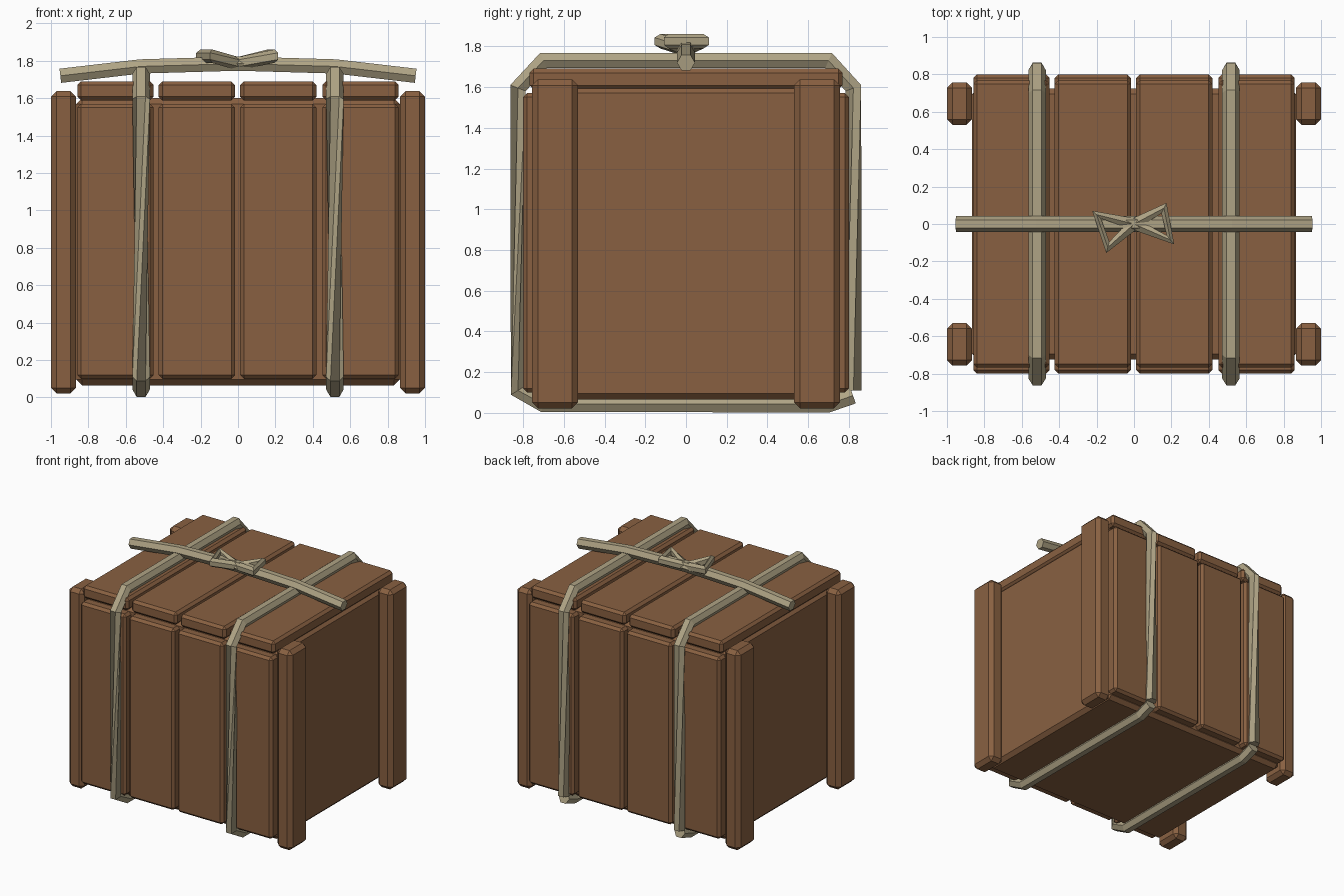
import bpy, bmesh, math
from mathutils import Vector

if "Cube" in bpy.data.objects:
    bpy.data.objects.remove(bpy.data.objects["Cube"])


def material(name, rgb):
    m = bpy.data.materials.new(name)
    m.diffuse_color = (*rgb, 1)
    m.use_nodes = True
    m.node_tree.nodes["Principled BSDF"].inputs["Base Color"].default_value = m.diffuse_color
    return m


WOOD = material("brown wood", (0.25, 0.118, 0.053))
ROPE = material("pale rope", (0.43, 0.37, 0.235))


def finish(bm, name, mat):
    bmesh.ops.recalc_face_normals(bm, faces=bm.faces)
    me = bpy.data.meshes.new(name)
    bm.to_mesh(me)
    bm.free()
    me.materials.append(mat)
    ob = bpy.data.objects.new(name, me)
    bpy.context.collection.objects.link(ob)


def block(name, lo, hi, bevel):
    """Chamfered box between two corners."""
    lo, hi = Vector(lo), Vector(hi)
    bm = bmesh.new()
    bmesh.ops.create_cube(bm, size=1)
    for v in bm.verts:
        v.co = (lo + hi) / 2 + v.co * (hi - lo)
    bmesh.ops.bevel(bm, geom=bm.edges[:], offset=bevel, segments=1, affect='EDGES')
    finish(bm, name, WOOD)


def tube(name, path, r, side, twists=None):
    """Six-sided rope along a path, with an optional twist at each point."""
    pts = [Vector(p) for p in path]
    side = Vector(side)
    twists = twists or [0] * len(pts)
    bm = bmesh.new()
    rings = []
    for i, p in enumerate(pts):
        t = Vector()
        if i > 0:
            t += (p - pts[i - 1]).normalized()
        if i < len(pts) - 1:
            t += (pts[i + 1] - p).normalized()
        n = t.cross(side).normalized()
        angles = [math.radians(60 * k + twists[i]) for k in range(6)]
        rings.append([bm.verts.new(p + r * (math.cos(a) * side + math.sin(a) * n)) for a in angles])
    for a, b in zip(rings, rings[1:]):
        for k in range(6):
            j = (k + 1) % 6
            bm.faces.new((a[k], a[j], b[j], b[k]))
    bm.faces.new(rings[0])
    bm.faces.new(rings[-1])
    finish(bm, name, ROPE)


# Inner box
block("crate_body", (-0.865, -0.725, 0.065), (0.865, 0.725, 1.6), 0.03)

# Boards on front, back and lid
for i, x in enumerate((-0.655, -0.22, 0.215, 0.655)):
    a, b = x - 0.204, x + 0.204
    block(f"front_board_{i}", (a, -0.80, 0.10), (b, -0.70, 1.57), 0.02)
    block(f"back_board_{i}", (a, 0.70, 0.10), (b, 0.80, 1.57), 0.02)
    block(f"lid_board_{i}", (a, -0.768, 1.588), (b, 0.768, 1.69), 0.02)

# Corner posts
for sx in (-1, 1):
    for sy in (-1, 1):
        xs = sorted((sx * 0.865, sx * 1.0))
        ys = sorted((sy * 0.53, sy * 0.757))
        block("corner_post", (xs[0], ys[0], 0.022), (xs[1], ys[1], 1.638), 0.03)

# Ropes wrapped around the crate
loop = [(0.822, 0.11), (0.822, 1.595), (0.70, 1.73), (-0.70, 1.73), (-0.825, 1.595),
        (-0.825, 0.11), (-0.70, 0.043), (0.70, 0.043), (0.82, 0.085)]
twist = [0, 60, 60, 60, 60, 180, 180, 180, 180]
for n, x in (("left", -0.518), ("right", 0.518)):
    tube(f"{n}_wrap_rope", [(x, y, z) for y, z in loop], 0.047, (1, 0, 0), twist)

# Rope lying across the lid
tube("cross_rope", [(-0.95, 0, 1.72), (-0.52, 0, 1.77), (0, 0, 1.785), (0.52, 0, 1.77), (0.95, 0, 1.72)],
     0.044, (0, 1, 0))

# Bow knot
tube("bow", [(0, 0, 1.785), (-0.20, 0.05, 1.825), (-0.14, -0.125, 1.825), (0, 0, 1.785),
             (0.16, 0.085, 1.825), (0.195, -0.085, 1.825), (0, 0, 1.785)], 0.036, (0, 0, 1))
